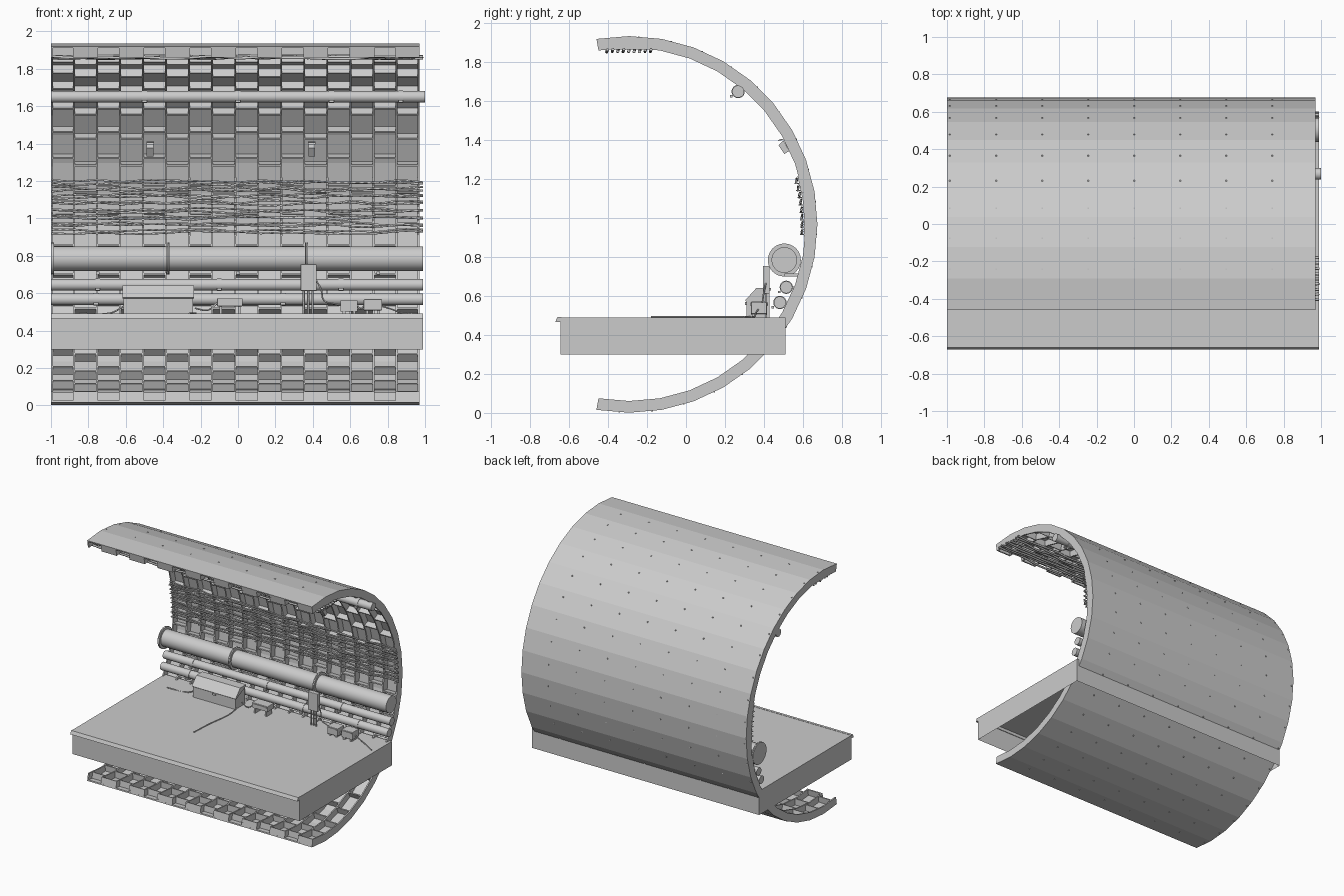
import bpy, bmesh, math, random
from mathutils import Vector

if "Cube" in bpy.data.objects:
    bpy.data.objects.remove(bpy.data.objects["Cube"])
random.seed(4)
CY, CZ, R_OUT, R_SKIN, R_IN = -0.292, 0.968, 0.967, 0.957, 0.907
X0, X1, COLS = -1.0, 0.97, 16


def finish(name, bm):
    bmesh.ops.recalc_face_normals(bm, faces=bm.faces)
    me = bpy.data.meshes.new(name)
    bm.to_mesh(me)
    bm.free()
    ob = bpy.data.objects.new(name, me)
    bpy.context.collection.objects.link(ob)
    return ob


def prism(bm, pts, xa, xb):
    """Closed YZ outline extruded along x."""
    a = [bm.verts.new((xa, y, z)) for y, z in pts]
    b = [bm.verts.new((xb, y, z)) for y, z in pts]
    n = len(pts)
    bm.faces.new(a)
    bm.faces.new(b[::-1])
    for i in range(n):
        bm.faces.new((a[i], b[i], b[(i + 1) % n], a[(i + 1) % n]))


def polar(r, deg):
    t = math.radians(deg)
    return CY + r * math.cos(t), CZ + r * math.sin(t)


def arc_band(r_in, r_out):
    angs = range(-100, 101, 10)
    return [polar(r_out, a) for a in angs] + [polar(r_in, a) for a in reversed(angs)]


def rect(y0, y1, z0, z1):
    return [(y0, z0), (y1, z0), (y1, z1), (y0, z1)]


def box(name, x0, x1, y0, y1, z0, z1, bevel=0.0):
    bm = bmesh.new()
    prism(bm, rect(y0, y1, z0, z1), x0, x1)
    ob = finish(name, bm)
    if bevel:
        m = ob.modifiers.new("bevel", 'BEVEL')
        m.width = bevel
        m.segments = 2
    return ob


def smooth(ob):
    bpy.ops.object.select_all(action='DESELECT')
    ob.select_set(True)
    bpy.context.view_layer.objects.active = ob
    bpy.ops.object.shade_smooth_by_angle()


def rod_x(bm, y, z, r, xa, xb, n=24):
    prism(bm, [(y + r * math.cos(2 * math.pi * i / n), z + r * math.sin(2 * math.pi * i / n))
               for i in range(n)], xa, xb)


def cables(name, paths, r, res=1):
    cu = bpy.data.curves.new(name, 'CURVE')
    cu.dimensions = '3D'
    cu.bevel_depth = r
    cu.bevel_resolution = res
    cu.resolution_u = 3
    cu.use_fill_caps = True
    for pts in paths:
        s = cu.splines.new('BEZIER')
        s.bezier_points.add(len(pts) - 1)
        for bp, p in zip(s.bezier_points, pts):
            bp.co = p
            bp.handle_left_type = bp.handle_right_type = 'AUTO'
    ob = bpy.data.objects.new(name, cu)
    bpy.context.collection.objects.link(ob)
    return ob


# Tunnel lining: outer skin
bm = bmesh.new()
prism(bm, arc_band(R_SKIN, R_OUT), X0, X1)
finish("lining_skin", bm)

# Lining ring flanges between columns
step = (X1 - X0) / COLS
bm = bmesh.new()
for i in range(COLS + 1):
    x = min(max(X0 + i * step, X0 + 0.005), X1 - 0.005)
    prism(bm, arc_band(R_IN, R_SKIN + 0.002), x - 0.005, x + 0.005)
finish("lining_ring_ribs", bm)

# Lining cross ribs, staggered column by column
bm = bmesh.new()
for i in range(COLS):
    shift = 0.3 if i % 2 else 3.0
    for k in range(20 + i % 2):
        a = -100 + k * 10 + shift
        if k == 20:
            a = 99.7
        prism(bm, [polar(R_IN, a - .28), polar(R_SKIN, a - .28), polar(R_SKIN, a + .28), polar(R_IN, a + .28)],
              X0 + i * step + 0.004, X0 + (i + 1) * step - 0.004)
finish("lining_cross_ribs", bm)

# Small bolts along the ribs
bm = bmesh.new()
for i in range(0, COLS, 2):
    for k in range(1, 20):
        y, z = polar(R_OUT - 0.004, -100 + k * 10 - 3)
        prism(bm, rect(y - .004, y + .004, z - .004, z + .004), X0 + i * step + .012, X0 + i * step + .02)
finish("lining_bolts", bm)

# Platform deck, open underneath, with front lip
bm = bmesh.new()
prism(bm, rect(-0.645, 0.512, 0.30, 0.49), -1.0, 0.99)
bm.faces.ensure_lookup_table()
bmesh.ops.delete(bm, geom=[f for f in bm.faces if all(v.co.z < 0.31 for v in f.verts)], context='FACES_ONLY')
finish("platform_deck", bm)
bm = bmesh.new()
prism(bm, [(-0.672, 0.466), (-0.64, 0.466), (-0.64, 0.492), (-0.66, 0.492)], -1.0, 0.99)
finish("platform_edge", bm)

# Long pipes: y, z, radius, flange radius, flange x positions
pipes = {
    "main_pipe": (0.505, 0.785, 0.066, 0.085, (-0.992, -0.375, 0.365)),
    "middle_pipe": (0.515, 0.645, 0.031, 0.034, (-0.75, -0.1, 0.55)),
    "lower_pipe": (0.482, 0.567, 0.031, 0.034, (-0.76, 0.24, 0.72)),
    "upper_pipe": (0.268, 1.65, 0.031, 0.034, (-0.5, 0.0, 0.5, 0.87)),
}
for name, (y, z, r, fr, xs) in pipes.items():
    bm = bmesh.new()
    rod_x(bm, y, z, r, -1.0, 1.0 if name == "upper_pipe" else 0.99)
    for x in xs:
        if fr > 0.05:
            rod_x(bm, y, z, fr, x - 0.008, x - 0.001)
            rod_x(bm, y, z, fr, x + 0.001, x + 0.008)
        else:
            rod_x(bm, y, z, fr, x - 0.013, x + 0.013)
            prism(bm, rect(y - fr - .008, y - fr + .004, z + .004 - fr, z + .016 - fr), x - .013, x + .013)
    smooth(finish(name, bm))

# Pipe brackets back to the wall
bm = bmesh.new()
for x in (-0.75, -0.375, 0.0, 0.365, 0.75):
    prism(bm, rect(0.505, 0.60, 0.70, 0.715), x - .01, x + .01)
    prism(bm, rect(0.515, 0.57, 0.64, 0.65), x - .01, x + .01)
    prism(bm, [(0.27, 1.66), (0.33, 1.66), (0.33, 1.672), (0.27, 1.672)], x - .01, x + .01)
finish("pipe_brackets", bm)


# Sagging cables on wall and roof
def wavy(y, z, amp):
    pts = []
    for i in range(17):
        x = -0.995 + 1.985 * i / 16
        d = random.uniform(-amp, amp)
        pts.append(Vector((x, y + 0.3 * d, z + d)))
    return pts


wall_rows = [polar(0.888, -2.5 + 2.45 * k) for k in range(8)]
cables("wall_cables", [wavy(y, z + dz, 0.008) for y, z in wall_rows for dz in (-0.005, 0.006)], 0.0055)
roof_rows = [(-0.405 + 0.028 * k, 1.861) for k in range(9)]
cables("roof_cables", [wavy(y, z, 0.007) for y, z in roof_rows], 0.008)

# Cable hangers
bm = bmesh.new()
for i in range(0, COLS + 1, 2):
    x = min(max(X0 + i * step, X0 + 0.006), X1 - 0.006)
    for y, z in wall_rows:
        prism(bm, rect(y - .01, y + .012, z - .016, z - .011), x - .006, x + .006)
    prism(bm, [polar(0.9, -4), polar(0.908, -4)] +
          [polar(0.908, a) for a in (2, 8, 16)] + [polar(0.9, a) for a in (16, 8, 2)], x - .006, x + .006)
    prism(bm, rect(-0.42, -0.17, 1.866, 1.876), x - .006, x + .006)
finish("cable_hangers", bm)

# Wall lamps on brackets
for x in (-0.47, 0.395):
    bm = bmesh.new()
    prism(bm, [(0.475, 1.375), (0.505, 1.33), (0.53, 1.345), (0.50, 1.40)], x - .018, x + .018)
    prism(bm, [(0.47, 1.395), (0.49, 1.40), (0.515, 1.41), (0.48, 1.405)], x - .02, x + .02)
    prism(bm, [(0.51, 1.365), (0.56, 1.375), (0.56, 1.385), (0.505, 1.375)], x - .008, x + .008)
    finish("wall_lamp", bm)

# Equipment locker with sloping lid
bm = bmesh.new()
prism(bm, [(0.31, 0.49), (0.43, 0.49), (0.43, 0.635), (0.365, 0.635), (0.31, 0.582)], -0.612, -0.24)
prism(bm, [(0.303, 0.577), (0.31, 0.572), (0.436, 0.63), (0.436, 0.642), (0.362, 0.642)], -0.618, -0.234)
prism(bm, rect(0.302, 0.312, 0.555, 0.57), -0.44, -0.41)
finish("equipment_locker", bm)

# Tall switch box with conduits to the floor
box("switch_box", 0.335, 0.42, 0.395, 0.43, 0.612, 0.755, 0.004)
cables("switch_conduits", [[(x, 0.412, 0.62), (x, 0.412, 0.55), (x, 0.412, 0.49)] for x in (0.352, 0.375, 0.398)], 0.006)

# Low boxes on feet
for x0, x1, z0, z1 in ((-0.112, 0.025, 0.53, 0.573), (0.548, 0.64, 0.502, 0.562), (0.672, 0.77, 0.508, 0.568)):
    box("junction_box", x0, x1, 0.335, 0.415, z0, z1, 0.004)
    box("junction_box_lid", x0 + .01, x1 - .01, 0.33, 0.42, z1 - .014, z1 - .006)
    for x in (x0 + .012, x1 - .026):
        box("box_foot", x, x + .014, 0.34, 0.41, 0.49, z0 + .005)

# Loose leads between the boxes and across the floor
cables("loose_leads", [
    [(0.42, 0.41, 0.665), (0.445, 0.40, 0.62), (0.46, 0.39, 0.56), (0.51, 0.38, 0.545), (0.55, 0.37, 0.535)],
    [(0.64, 0.37, 0.53), (0.655, 0.36, 0.515), (0.672, 0.37, 0.53)],
    [(0.77, 0.37, 0.53), (0.82, 0.36, 0.515), (0.88, 0.35, 0.494), (0.96, 0.30, 0.494)],
    [(-0.24, 0.33, 0.493), (-0.225, 0.2, 0.493), (-0.25, 0.0, 0.493), (-0.26, -0.18, 0.493)],
    [(-0.11, 0.37, 0.55), (-0.16, 0.36, 0.51), (-0.23, 0.38, 0.52)],
    [(-0.612, 0.37, 0.53), (-0.68, 0.35, 0.494), (-0.85, 0.33, 0.494)],
], 0.0045)
